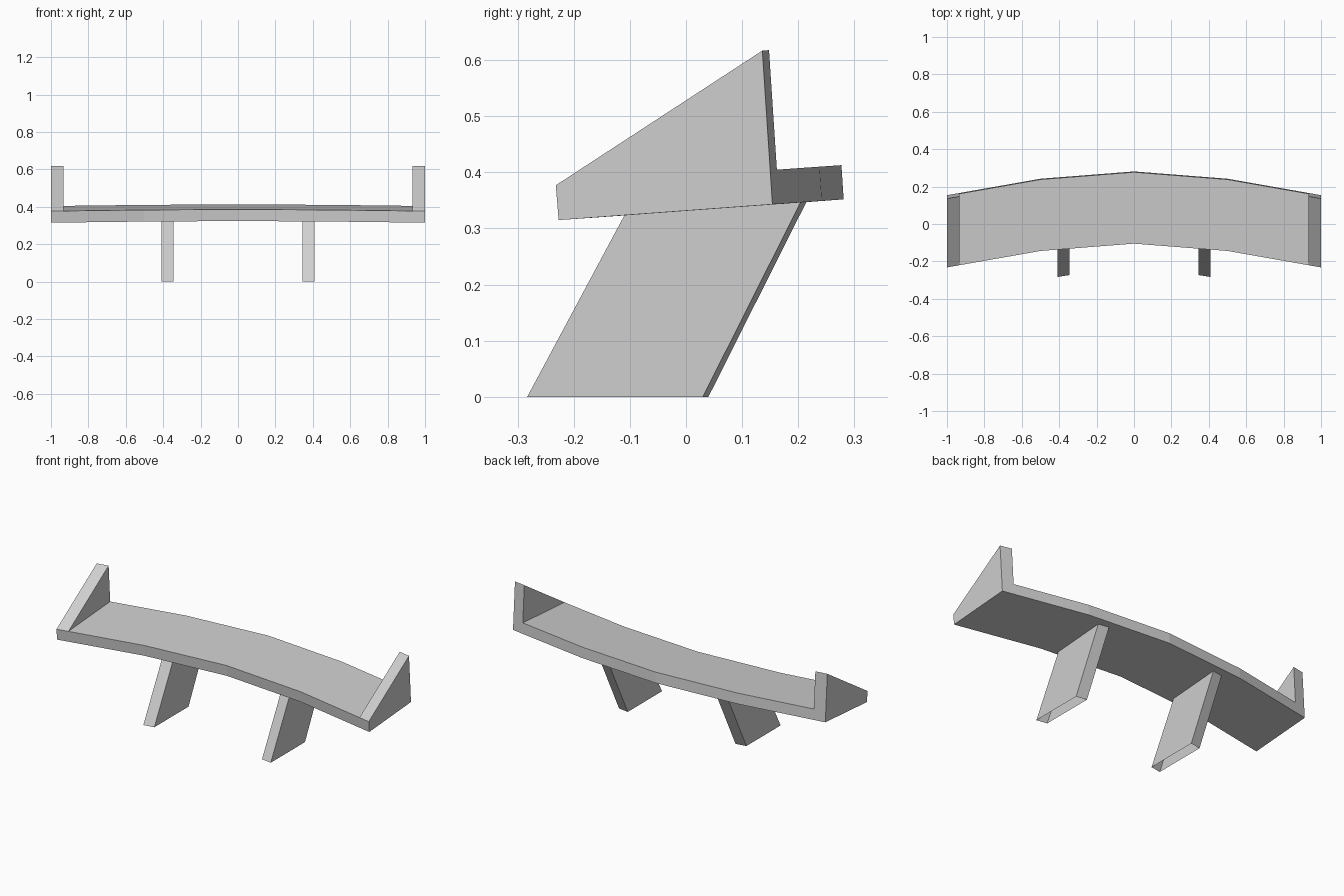
import bpy
import bmesh
from mathutils import Vector

if "Cube" in bpy.data.objects:
    bpy.data.objects.remove(bpy.data.objects["Cube"], do_unlink=True)

grey = bpy.data.materials.new("light_grey")
grey.use_nodes = True
grey.diffuse_color = (0.62, 0.62, 0.62, 1)
grey.node_tree.nodes["Principled BSDF"].inputs["Base Color"].default_value = grey.diffuse_color


def sweep(x):
    """Backward and upward shift of the blade at distance x from the middle."""
    x = abs(x)
    y = 0.127 - 0.078 * x if x < 0.5 else 0.176 * (1 - x)
    return Vector((0, y, 0.07 * y))


def loft(bm, sections, caps=True):
    """Join equal rings of points; returns the rings of vertices."""
    rings = [[bm.verts.new(p) for p in s] for s in sections]
    for a, b in zip(rings, rings[1:]):
        for i in range(len(a)):
            j = (i + 1) % len(a)
            bm.faces.new((a[i], a[j], b[j], b[i]))
    if caps:
        bm.faces.new(rings[0])
        bm.faces.new(rings[-1])
    return rings


def finish(name, bm):
    bmesh.ops.recalc_face_normals(bm, faces=bm.faces[:])
    mesh = bpy.data.meshes.new(name)
    bm.to_mesh(mesh)
    bm.free()
    mesh.materials.append(grey)
    obj = bpy.data.objects.new(name, mesh)
    bpy.context.collection.objects.link(obj)
    return obj


# Swept wing blade: bottom front, bottom rear, top rear, top front
profile = [(-0.227, 0.315), (0.154, 0.343), (0.15, 0.404), (-0.232, 0.377)]
PLATE = 0.932
stations = [-1, -PLATE, -0.5, 0, 0.5, PLATE, 1]
bm = bmesh.new()
rings = loft(bm, [[Vector((x, y, z)) + sweep(x) for y, z in profile] for x in stations])

# End plates: raise the rear of each outer top strip into a wedge
for outer, inner in ((rings[0], rings[1]), (rings[-1], rings[-2])):
    peaks = [bm.verts.new(r[2].co + Vector((0, -0.014, 0.213))) for r in (outer, inner)]
    top = [f for f in outer[2].link_faces if inner[2] in f.verts and inner[3] in f.verts]
    bmesh.ops.delete(bm, geom=top, context="FACES_ONLY")
    for ring, peak in zip((outer, inner), peaks):
        bm.faces.new((ring[2], peak, ring[3]))
    bm.faces.new((outer[3], inner[3], peaks[1], peaks[0]))
    bm.faces.new((outer[2], inner[2], peaks[1], peaks[0]))
finish("wing_blade_with_end_plates", bm)

# Raked struts, open at the foot and tucked into the blade
for side, name in ((1, "left_strut"), (-1, "right_strut")):
    bm = bmesh.new()
    foot, head = [], []
    for x, y_shift, ends in ((0.408, 0, (0, 1)), (0.345, 0.01, (1, 0))):
        for end in ends:
            foot.append(Vector((side * x, (-0.283, 0.03)[end] + y_shift, 0)))
            head.append(Vector((side * x, (-0.109, 0.205)[end] + y_shift, (0.325, 0.348)[end])))
    loft(bm, [foot, head], caps=False)
    finish(name, bm)
